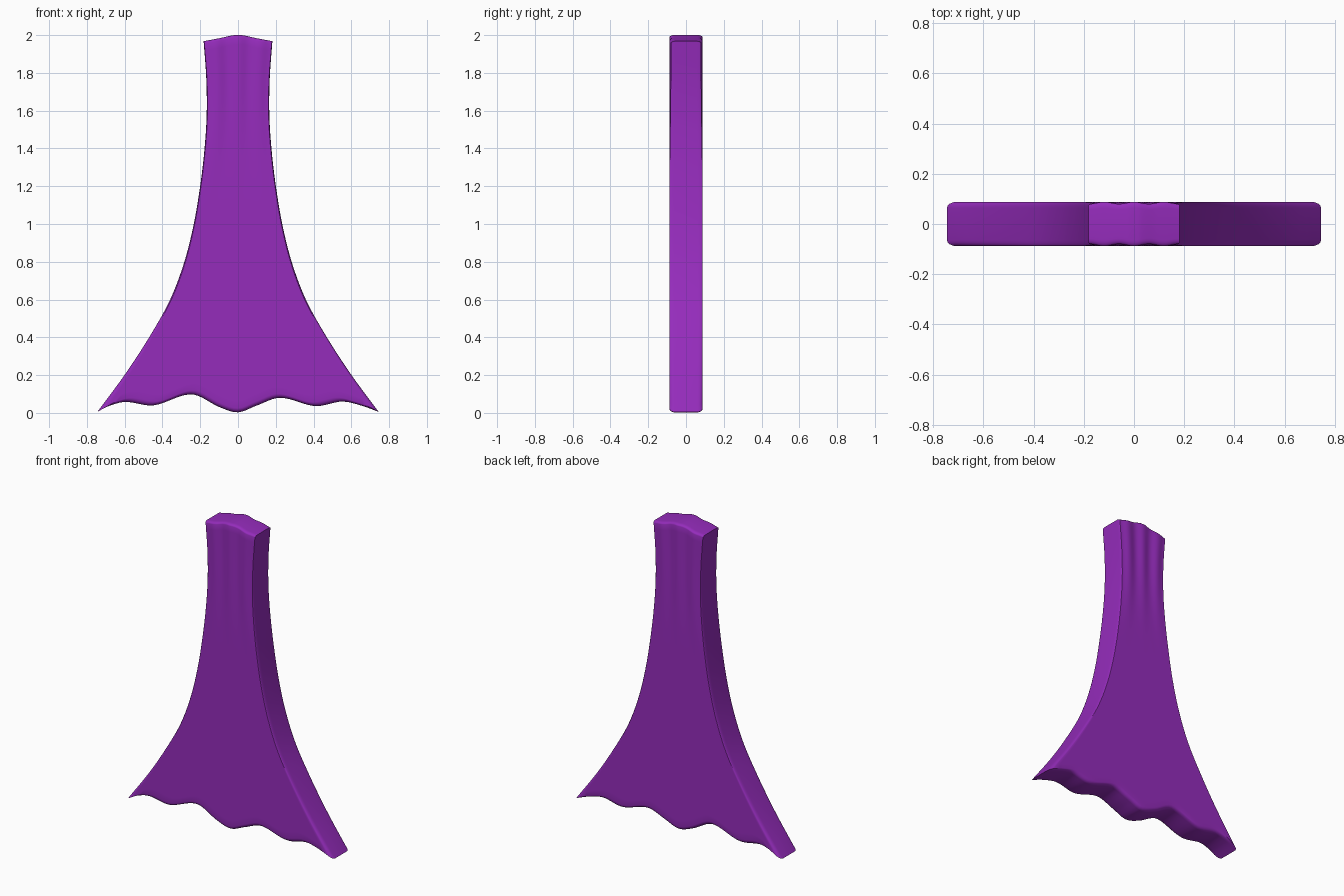
import bpy, bmesh, math

if "Cube" in bpy.data.objects:
    bpy.data.objects.remove(bpy.data.objects["Cube"])

# Outline profiles: half width by height fraction, hem and top heights by u (-1..1)
WIDTH = [(0, .745), (.1, .67), (.2, .602), (.3, .535), (.4, .317), (.5, .24)]
WIDTH = [(0, .745), (.1, .6), (.2, .472), (.3, .362), (.4, .287), (.5, .237),
         (.6, .203), (.7, .179), (.8, .166), (.9, .168), (1, .182)]
HEM = [(-1, .005), (-.92, .036), (-.8, .058), (-.6, .04), (-.33, .098), (-.13, .03),
       (0, .003), (.13, .038), (.3, .08), (.55, .036), (.74, .06), (.88, .038), (1, .005)]
TOP = [(-1, 1.968), (-.5, 1.985), (-.15, 1.999), (0, 2.0), (.15, 1.999), (.5, 1.985), (1, 1.968)]


def spline(pts, x):
    """Smooth cubic interpolation through points."""
    n = len(pts)
    i = max(k for k in range(n - 1) if pts[k][0] <= x + 1e-9)

    def slope(k):
        a, b = pts[max(k - 1, 0)], pts[min(k + 1, n - 1)]
        return (b[1] - a[1]) / (b[0] - a[0])
    (x0, y0), (x1, y1) = pts[i], pts[i + 1]
    h = x1 - x0
    s = (x - x0) / h
    return (y0 * (1 + 2 * s) * (1 - s) ** 2 + h * slope(i) * s * (1 - s) ** 2
            + y1 * s * s * (3 - 2 * s) + h * slope(i + 1) * s * s * (s - 1))


NU, NT = 64, 50
# Layers through the thickness: (y fraction, inset fraction) with rounded rims
ARC = [(1 - .28 * (1 - math.cos(a)), 1 - math.sin(a))
       for a in (math.radians(d) for d in (0, 22, 45, 67, 90))]
LAYERS = [(-y, f) for y, f in ARC] + [(y, f) for y, f in reversed(ARC)]


def point(i, j, layer):
    yf, f = LAYERS[layer]
    u, t = -1 + 2 * i / NU, j / NT
    w = spline(WIDTH, t) - f * (.004 + .035 * (1 - t) ** 4)
    low = spline(HEM, u) + .022 * f
    high = spline(TOP, u) - .012 * f
    # shallow vertical folds towards the top
    k = min(max((t - .55) / .4, 0), 1)
    fold = .008 * k * k * (3 - 2 * k) * (.5 - .5 * math.cos(3 * math.pi * u))
    return u * w, yf * (.088 - fold), low + (high - low) * t


bm = bmesh.new()
cache = {}


def vert(i, j, layer):
    key = (i, j, layer)
    if key not in cache:
        cache[key] = bm.verts.new(point(i, j, layer))
    return cache[key]


# Front and back cloth faces
last = len(LAYERS) - 1
for layer in (0, last):
    for i in range(NU):
        for j in range(NT):
            bm.faces.new([vert(a, b, layer) for a, b in
                          ((i, j), (i + 1, j), (i + 1, j + 1), (i, j + 1))])

# Rounded rim around the outline
rim = ([(i, 0) for i in range(NU)] + [(NU, j) for j in range(NT)]
       + [(i, NT) for i in range(NU, 0, -1)] + [(0, j) for j in range(NT, 0, -1)])
for p, q in zip(rim, rim[1:] + rim[:1]):
    for l in range(last):
        bm.faces.new([vert(*p, l), vert(*q, l), vert(*q, l + 1), vert(*p, l + 1)])
bmesh.ops.recalc_face_normals(bm, faces=bm.faces)

mesh = bpy.data.meshes.new("cape")
bm.to_mesh(mesh)
bm.free()
cape = bpy.data.objects.new("cape", mesh)
bpy.context.collection.objects.link(cape)

# Purple cloth
mat = bpy.data.materials.new("purple_cloth")
mat.diffuse_color = (.30, .025, .50, 1)
mat.use_nodes = True
mat.node_tree.nodes["Principled BSDF"].inputs["Base Color"].default_value = mat.diffuse_color
mesh.materials.append(mat)

bpy.context.view_layer.objects.active = cape
cape.select_set(True)
bpy.ops.object.shade_smooth_by_angle(angle=math.radians(35))
